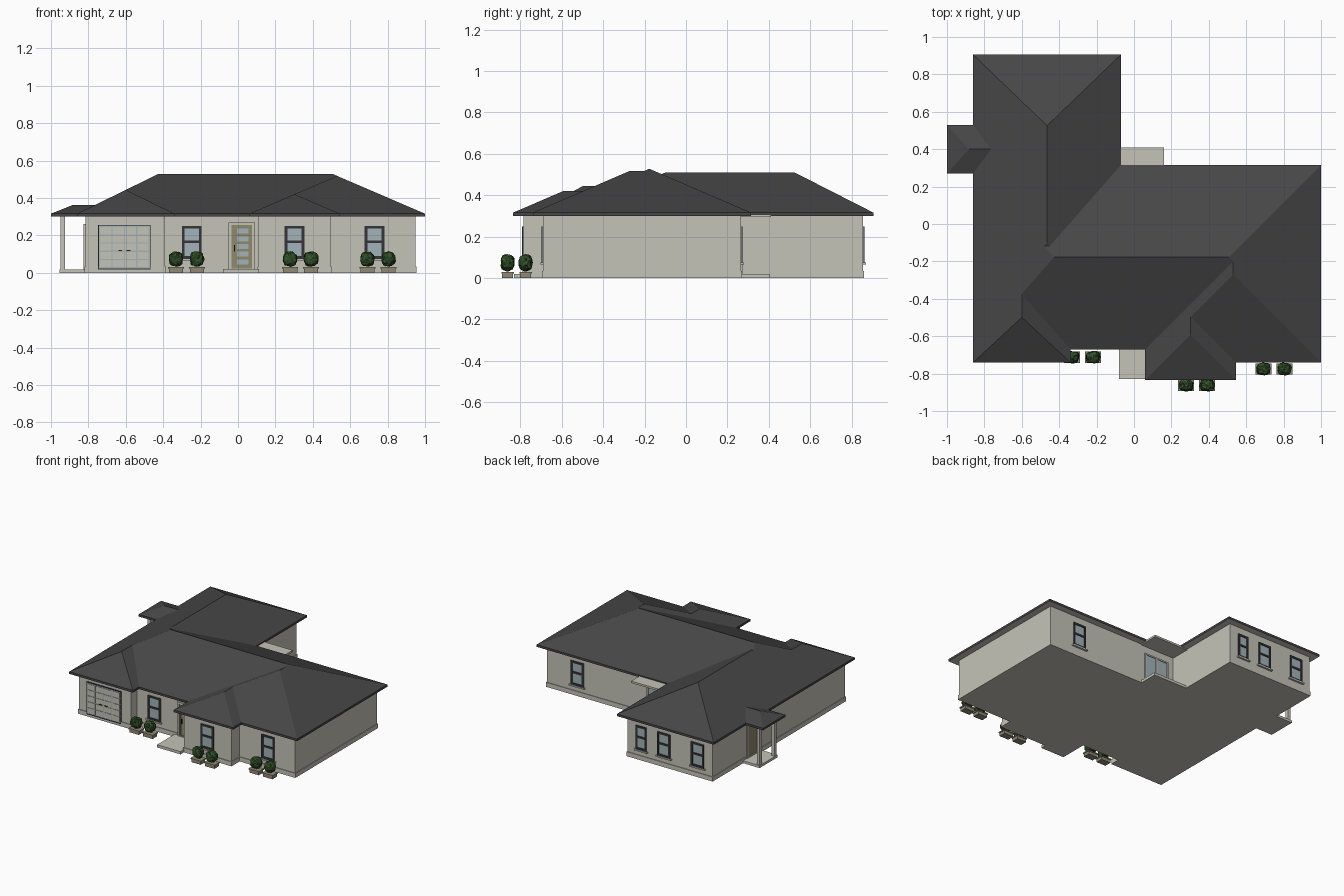
import bpy, bmesh, random
from mathutils import Vector

cube = bpy.data.objects.get("Cube")
if cube:
    bpy.data.objects.remove(cube)
random.seed(4)


def material(name, r, g, b):
    m = bpy.data.materials.new(name)
    m.use_nodes = True
    m.diffuse_color = (r, g, b, 1)
    m.node_tree.nodes["Principled BSDF"].inputs["Base Color"].default_value = (r, g, b, 1)
    return m


WALL = material("warm grey render", .56, .55, .48)
ROOF = material("charcoal tile", .062, .062, .062)
FRAME = material("dark frame", .035, .035, .04)
GLASS = material("blue grey glass", .36, .45, .48)
DOOR = material("olive timber", .28, .25, .15)
POT = material("planter stone", .28, .25, .18)
LEAF = material("dark green", .02, .055, .016)
LEAF_LIGHT = material("leaf green", .04, .10, .025)


def finish(name, bm, *mats):
    bmesh.ops.recalc_face_normals(bm, faces=bm.faces)
    me = bpy.data.meshes.new(name)
    bm.to_mesh(me)
    bm.free()
    for m in mats:
        me.materials.append(m)
    ob = bpy.data.objects.new(name, me)
    bpy.context.collection.objects.link(ob)
    return ob


def add_box(bm, x0, x1, y0, y1, z0, z1):
    verts = bmesh.ops.create_cube(bm, size=1)["verts"]
    for v in verts:
        v.co = Vector(((x0 + x1) / 2 + v.co.x * (x1 - x0),
                       (y0 + y1) / 2 + v.co.y * (y1 - y0),
                       (z0 + z1) / 2 + v.co.z * (z1 - z0)))


def box(name, mat, *dims):
    bm = bmesh.new()
    add_box(bm, *dims)
    return finish(name, bm, mat)


def on_wall(wall, u0, u1, z0, z1, depth):
    """Box limits for a plate standing out from a wall (axis, position, outward sign)."""
    axis, pos, sign = wall
    d = sorted((pos - sign * .003, pos + sign * depth))
    return (u0, u1, *d, z0, z1) if axis == "y" else (*d, u0, u1, z0, z1)


def border(name, mat, wall, u0, u1, z0, z1, t, depth, rails=()):
    bm = bmesh.new()
    for u in (u0, u1 - t):
        add_box(bm, *on_wall(wall, u, u + t, z0, z1, depth))
    for z in (z0, z1 - t, *rails):
        add_box(bm, *on_wall(wall, u0, u1, z, z + t, depth))
    return finish(name, bm, mat)


def window(name, wall, u, w=.105, z0=.075, z1=.25):
    box(name + "_glass", GLASS, *on_wall(wall, u - w / 2, u + w / 2, z0, z1, .003))
    border(name + "_frame", FRAME, wall, u - w / 2, u + w / 2, z0, z1, .014, .008, [.16])
    box(name + "_sill", WALL, *on_wall(wall, u - w / 2 - .01, u + w / 2 + .01, z0 - .01, z0, .014))


# Hipped roof block: fascia, four slopes and a pale soffit
EAVE, FASCIA = .30, .016


def hip(name, x0, x1, y0, y1, side, end0, end1, along):
    half = (y1 - y0 if along == "x" else x1 - x0) / 2
    h = half * side
    z = EAVE + FASCIA
    corners = [(x0, y0), (x1, y0), (x1, y1), (x0, y1)]
    bm = bmesh.new()
    low = [bm.verts.new((x, y, EAVE)) for x, y in corners]
    top = [bm.verts.new((x, y, z)) for x, y in corners]
    if along == "x":
        a = bm.verts.new((x0 + h / end0, y0 + half, z + h))
        b = bm.verts.new((x1 - h / end1, y0 + half, z + h))
        t = top
    else:
        a = bm.verts.new((x0 + half, y0 + h / end0, z + h))
        b = bm.verts.new((x0 + half, y1 - h / end1, z + h))
        t = top[1:] + top[:1]
    for f in ((t[0], t[1], b, a), (t[1], t[2], b), (t[2], t[3], a, b), (t[3], t[0], a)):
        bm.faces.new(f)
    for i in range(4):
        j = (i + 1) % 4
        bm.faces.new((low[i], low[j], top[j], top[i]))
    bm.faces.new(low).material_index = 1
    finish(name, bm, ROOF, WALL)


W, S = .49, .43
hip("main_roof", -.86, 1, -.67, .315, S, W, S, "x")
hip("back_wing_roof", -.86, -.07, -.55, .905, W, S, .51, "y")
hip("garage_roof", -.86, -.34, -.74, -.05, W, .53, S, "y")
hip("side_wing_roof", .06, 1, -.74, .3, S, S, S, "y")
hip("front_bay_roof", .06, .545, -.835, -.15, S, S, S, "y")
hip("side_porch_roof", -1, -.5, .27, .53, .36, .4, .4, "x")

# Wall blocks, each with a slightly proud plinth
for name, x0, x1, y0, y1 in (
        ("main_walls", -.815, .95, -.62, .265),
        ("back_wing_walls", -.815, -.12, 0, .855),
        ("garage_walls", -.815, -.39, -.69, 0),
        ("side_wing_walls", .11, .95, -.69, 0),
        ("front_bay_walls", .11, .495, -.785, 0)):
    box(name, WALL, x0, x1, y0, y1, 0, EAVE + .004)
    p = .005
    box(name + "_plinth", WALL, x0 - p, x1 + p, y0 - p, y1 + p, 0, .033)

CENTRE, BAY, SIDE, GARAGE = [("y", y, -1) for y in (-.62, -.785, -.69, -.69)]
BACK, WING, WEST = ("y", .265, 1), ("y", .855, 1), ("x", -.815, -1)

# Windows
window("entry_window", CENTRE, -.248)
window("bay_window", BAY, .302)
window("side_window", SIDE, .73)
window("back_window", BACK, .70)
window("wing_window_small", WING, -.235, .085)
for i, u in enumerate((-.42, -.695)):
    window(f"wing_window_{i}", WING, u)

# Garage door: pale blue rails behind raised panels
box("garage_door", GLASS, *on_wall(GARAGE, -.745, -.47, .022, .252, .006))
bm = bmesh.new()
cols, rows, gap = 4, 5, .003
cw, rh = .265 / cols, .22 / rows
for c in range(cols):
    for r in range(rows):
        u, z = -.74 + c * cw, .027 + r * rh
        add_box(bm, *on_wall(GARAGE, u + gap, u + cw - gap, z + gap, z + rh - gap, .009))
finish("garage_door_panels", bm, WALL)
border("garage_door_frame", FRAME, GARAGE, -.748, -.467, .018, .256, .004, .01)
for u in (-.63, -.585):
    box("garage_handle", FRAME, *on_wall(GARAGE, u - .01, u + .01, .117, .122, .015))

# Front door with glazed slots
border("front_door_surround", WALL, CENTRE, -.05, .09, .01, .27, .014, .014)
box("front_door", DOOR, *on_wall(CENTRE, -.036, .076, .02, .256, .007))
for i in range(5):
    z = .045 + i * .041
    box("front_door_glass", GLASS, *on_wall(CENTRE, -.006, .055, z, z + .027, .009))
border("front_door_frame", DOOR, CENTRE, -.036, .076, .02, .256, .008, .011)
box("front_door_handle", FRAME, *on_wall(CENTRE, -.022, -.016, .115, .15, .016))
box("front_step", WALL, -.08, .112, -.83, -.60, 0, .02)

# Back sliding door, step and flat canopy
box("sliding_door_glass", GLASS, *on_wall(BACK, -.07, .13, .02, .24, .003))
border("sliding_door_frame", WALL, BACK, -.07, .13, .02, .24, .01, .008)
box("sliding_door_mullion", WALL, *on_wall(BACK, .025, .035, .02, .24, .008))
box("back_step", WALL, -.12, .16, .26, .405, 0, .02)
box("back_canopy", WALL, -.12, .16, .26, .41, EAVE - .006, EAVE + .008)

# Side porch
box("porch_floor", WALL, -.955, -.81, .295, .505, 0, .018)
for y in (.315, .485):
    box("porch_post", WALL, -.95, -.926, y - .012, y + .012, 0, EAVE + .004)
box("side_door", DOOR, *on_wall(WEST, .35, .45, .02, .25, .007))
border("side_door_frame", WALL, WEST, .34, .46, .018, .26, .01, .01)


# Planter with a clipped, lumpy bush
def planter(x, y):
    box("planter", POT, x - .038, x + .038, y - .026, y + .026, 0, .026)
    box("planter_rim", POT, x - .043, x + .043, y - .03, y + .03, .022, .03)
    bm = bmesh.new()
    bmesh.ops.create_icosphere(bm, subdivisions=3, radius=1)
    for v in bm.verts:
        n = v.co.normalized()
        r = random.uniform(.86, 1.06)
        squash = 1 / max(abs(n.x), abs(n.y), abs(n.z)) ** .35
        v.co = Vector((x, y, .074)) + Vector((n.x * .039, n.y * .034, n.z * .04)) * r * squash
    for f in bm.faces:
        f.material_index = int(random.random() < .35)
    finish("bush", bm, LEAF, LEAF_LIGHT)
    box("bush_stem", POT, x - .005, x + .005, y - .005, y + .005, .02, .05)


for x, y in ((-.275, -.712), (.335, -.862), (.748, -.775)):
    for dx in (-.056, .056):
        planter(x + dx, y)
